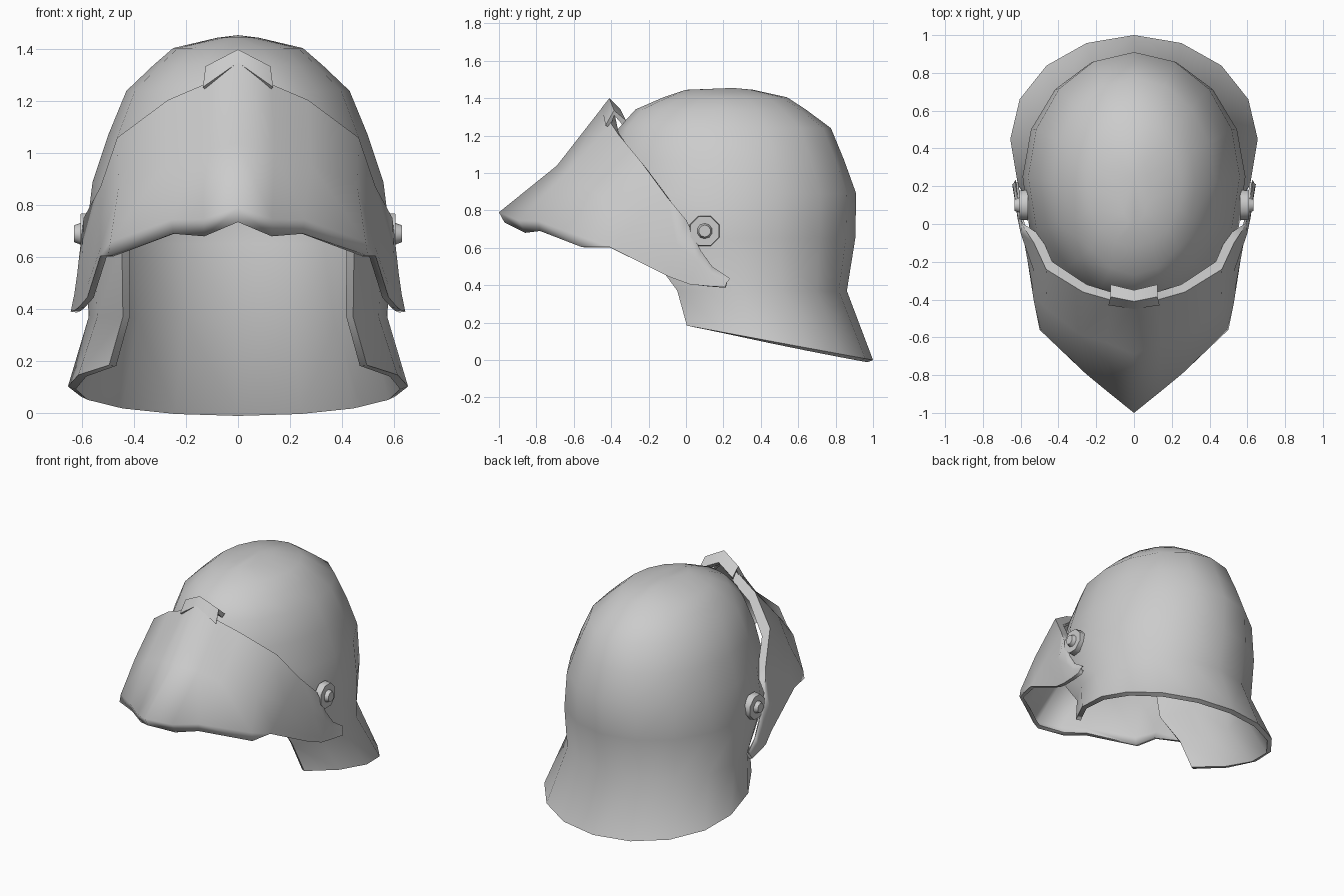
import bpy, bmesh, math
from mathutils import Vector, Matrix

if "Cube" in bpy.data.objects:
    bpy.data.objects.remove(bpy.data.objects["Cube"], do_unlink=True)

steel = bpy.data.materials.new("plain_steel")
steel.use_nodes = True
STEEL = (0.6, 0.6, 0.6, 1)
steel.diffuse_color = STEEL
steel.node_tree.nodes["Principled BSDF"].inputs["Base Color"].default_value = STEEL


def finish(bm, name, thickness=0, angle=70):
    """Mirror a +x half, thicken it inward and shade it."""
    bmesh.ops.remove_doubles(bm, verts=bm.verts, dist=0.0005)
    me = bpy.data.meshes.new(name)
    bm.to_mesh(me)
    bm.free()
    ob = bpy.data.objects.new(name, me)
    bpy.context.collection.objects.link(ob)
    me.materials.append(steel)
    bpy.ops.object.select_all(action='DESELECT')
    bpy.context.view_layer.objects.active = ob
    ob.select_set(True)
    ob.modifiers.new("Mirror", 'MIRROR')
    if thickness:
        solid = ob.modifiers.new("Solidify", 'SOLIDIFY')
        solid.thickness = thickness
        solid.offset = -1
    for mod in list(ob.modifiers):
        bpy.ops.object.modifier_apply(modifier=mod.name)
    bpy.ops.object.shade_smooth_by_angle(angle=math.radians(angle))
    return ob


def sheet(rows, keep=lambda r, c: True):
    """Skin a grid of points with quads."""
    bm = bmesh.new()
    grid = [[bm.verts.new(p) for p in row] for row in rows]
    for r in range(len(grid) - 1):
        for c in range(len(grid[0]) - 1):
            if keep(r, c):
                bm.faces.new((grid[r][c], grid[r + 1][c],
                              grid[r + 1][c + 1], grid[r][c + 1]))
    loose = [v for v in bm.verts if not v.link_faces]
    bmesh.ops.delete(bm, geom=loose, context='VERTS')
    return bm


# Skull: horizontal rings (height, centre y, back y, front y, half width, cheek power)
COLS, CHEEK = 8, 6
rings = [(None, 0.45, 1.00, -0.18, 0.655, 0.8),
         (0.37, 0.30, 0.86, -0.19, 0.575, 0.75),
         (0.65, 0.25, 0.905, -0.46, 0.59, 0.8),
         (0.89, 0.25, 0.91, -0.46, 0.56, 1),
         (1.07, 0.24, 0.845, -0.43, 0.50, 1),
         (1.24, 0.22, 0.775, -0.36, 0.43, 1),
         (1.34, 0.21, 0.64, -0.27, 0.325, 1),
         (1.405, 0.20, 0.54, -0.12, 0.25, 1),
         (1.445, 0.20, 0.36, 0.0, 0.08, 1),
         (1.455, 0.25, 0.25, 0.25, 0.0, 1)]


def ring(z, mid, back, front, half, power):
    pts = []
    for i in range(COLS + 1):
        t = math.pi * i / COLS
        rear = i <= COLS / 2
        y = mid + (back - mid if rear else mid - front) * math.cos(t)
        x = half * math.sin(t) ** (1 if rear else power) if 0 < i < COLS else 0
        # the neck rim slopes down to the tail
        pts.append((x, y, 0.185 * (1 - y) if z is None else z))
    return pts


# The face opening lies below the brow, in front of the cheeks
skull = sheet([ring(*r) for r in rings], lambda r, c: r > 2 or c < CHEEK)
finish(skull, "helmet_shell", 0.032)

# Visor: columns from the centre ridge to the tail (top, middle, bottom)
columns = [((0, -0.425, 1.38), (0, -0.69, 1.04), (0, -0.97, 0.735)),
           ((0.13, -0.40, 1.265), (0.14, -0.63, 1.01), (0.13, -0.86, 0.68)),
           ((0.27, -0.36, 1.205), (0.28, -0.59, 0.96), (0.25, -0.78, 0.69)),
           ((0.465, -0.24, 1.06), (0.46, -0.45, 0.87), (0.50, -0.56, 0.605)),
           ((0.53, -0.10, 0.87), (0.53, -0.25, 0.75), (0.53, -0.41, 0.605)),
           ((0.595, 0.00, 0.75), (0.60, -0.05, 0.62), (0.58, -0.09, 0.445)),
           ((0.61, 0.075, 0.59), (0.62, 0.06, 0.53), (0.615, 0.02, 0.405)),
           ((0.62, 0.14, 0.50), (0.63, 0.13, 0.46), (0.63, 0.12, 0.395)),
           ((0.63, 0.23, 0.44), (0.635, 0.22, 0.42), (0.645, 0.21, 0.39))]
flange, top, middle, lip, bottom = [], [], [], [], []
for i, (a, b, c) in enumerate(columns):
    a, b, c = Vector(a), Vector(b), Vector(c)
    # the upper edge folds back towards the skull
    fold = Vector((-0.07 * a.x, 0.04, -0.05))
    flange.append(a + fold * (1 if i < 5 else 0.1))
    top.append(a)
    middle.append(b)
    # the lower front swells into a keel that ends in the beak
    swell = Vector((0, -max(0, 0.11 - 0.03 * i), 0))
    lip.append(Vector((0, -1, 0.79)) if i == 0 else b.lerp(c, 0.8) + swell)
    bottom.append(c)
finish(sheet([flange, top, middle, lip, bottom]), "visor", 0.025, 88)

# Folded lifting tab at the top of the visor
tab = [[(0, -0.35, 1.34), (0.125, -0.32, 1.28)],
       [(0, -0.41, 1.40), (0.125, -0.385, 1.335)],
       [(0, -0.45, 1.35), (0.135, -0.43, 1.255)]]
finish(sheet(tab), "visor_tab", 0.03)


# Pivots on both temples
def pivot(name, x, radius, outer_radius, depth, sides):
    bm = bmesh.new()
    place = (Matrix.Translation((x, 0.10, 0.69)) @ Matrix.Rotation(math.pi / 2, 4, 'Y')
             @ Matrix.Rotation(math.pi / sides, 4, 'Z'))
    bmesh.ops.create_cone(bm, cap_ends=True, segments=sides, radius1=radius,
                          radius2=outer_radius, depth=depth, matrix=place)
    finish(bm, name, angle=60)


pivot("pivot_plates", 0.585, 0.087, 0.083, 0.045, 8)
pivot("pivot_rivets", 0.615, 0.045, 0.032, 0.035, 10)
